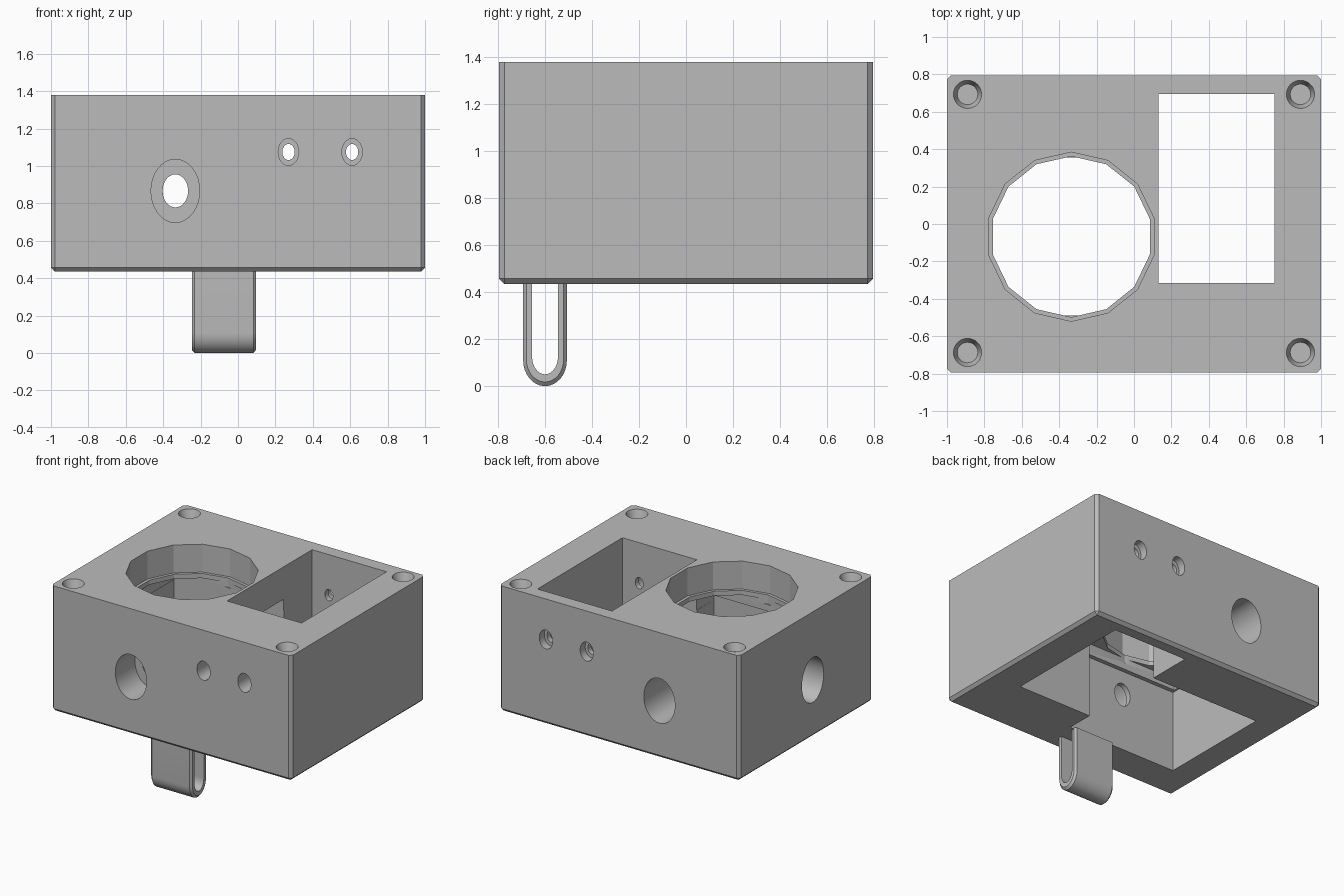
import bpy, bmesh, math
from mathutils import Matrix, Vector

old = bpy.data.objects.get("Cube")
if old:
    bpy.data.objects.remove(old, do_unlink=True)

grey = bpy.data.materials.new("plain grey")
grey.use_nodes = True
GREY = (0.5, 0.5, 0.5, 1)
grey.diffuse_color = GREY
grey.node_tree.nodes["Principled BSDF"].inputs["Base Color"].default_value = GREY

BOTTOM, TOP = 0.435, 1.38
LIP = 0.04


def make(name, bm):
    bmesh.ops.recalc_face_normals(bm, faces=bm.faces)
    mesh = bpy.data.meshes.new(name)
    bm.to_mesh(mesh)
    bm.free()
    mesh.materials.append(grey)
    obj = bpy.data.objects.new(name, mesh)
    bpy.context.collection.objects.link(obj)
    return obj


def box_mesh(x, y, z):
    bm = bmesh.new()
    bmesh.ops.create_cube(bm, size=1)
    for v in bm.verts:
        v.co = [r[0] if c < 0 else r[1] for r, c in zip((x, y, z), v.co)]
    return bm


def cone_mesh(start, end, r1, r2, sides, stretch=1.0):
    """Tube from start to end; stretch scales the section along z for level tubes."""
    a, b = Vector(start), Vector(end)
    bm = bmesh.new()
    bmesh.ops.create_cone(bm, cap_ends=True, segments=sides, radius1=r1,
                          radius2=r2, depth=(b - a).length)
    turn = Vector((0, 0, 1)).rotation_difference(b - a).to_matrix().to_4x4()
    bm.transform(Matrix.Translation((a + b) / 2)
                 @ Matrix.Diagonal((1, 1, stretch, 1)) @ turn)
    return bm


def carve(target, bm):
    cutter = make("cutter", bm)
    cutter.hide_render = True
    mod = target.modifiers.new("cut", 'BOOLEAN')
    mod.operation, mod.solver, mod.object = 'DIFFERENCE', 'EXACT', cutter
    bpy.context.view_layer.objects.active = target
    bpy.ops.object.modifier_apply(modifier=mod.name)
    bpy.data.objects.remove(cutter, do_unlink=True)


# Housing block, chamfered everywhere except around the top
bm = box_mesh((-1, 1), (-0.795, 0.795), (BOTTOM, TOP))
edges = [e for e in bm.edges if min(v.co.z for v in e.verts) < TOP - 0.1]
bmesh.ops.bevel(bm, geom=edges, offset=0.022, segments=1, affect='EDGES')
housing = make("housing", bm)

# Rectangular shaft right through
carve(housing, box_mesh((0.13, 0.75), (-0.315, 0.695), (0, 2)))

# Stepped chamber from below, joined to the shaft
carve(housing, box_mesh((-0.785, 0.131), (-0.522, 0.36), (0, 1.05)))
carve(housing, box_mesh((-0.77, 0.132), (-0.49, 0.355), (1, 1.135)))

# Round well with a thin ledge
MID = (-0.335, -0.068)
carve(housing, cone_mesh((*MID, 1.17), (*MID, 1.6), 0.452, 0.452, 14))
carve(housing, cone_mesh((*MID, 1.1), (*MID, 1.25), 0.43, 0.43, 14))

# Counterbored oval holes through front and back walls
for x, z, wide, narrow, front, back in (
        (-0.335, 0.867, 0.13, 0.068, -0.522, 0.36),
        (0.27, 1.075, 0.055, 0.033, -0.315, 0.695),
        (0.61, 1.075, 0.055, 0.033, -0.315, 0.695)):
    for wall, side in ((front, -1), (back, 1)):
        step = wall + side * LIP
        carve(housing, cone_mesh((x, step, z), (x, side, z), wide, wide, 32, 1.3))
        carve(housing, cone_mesh((x, wall - side * 0.1, z), (x, step + side * 0.02, z),
                                 narrow, narrow, 32, 1.3))

# Matching hole in the right wall
carve(housing, cone_mesh((-0.82, -0.08, 0.867), (-1.2, -0.08, 0.867), 0.13, 0.13, 32, 1.3))
carve(housing, cone_mesh((-0.7, -0.08, 0.867), (-0.84, -0.08, 0.867), 0.068, 0.068, 32, 1.3))

# Tapered screw recesses in the top corners
for x in (-0.89, 0.89):
    for y in (-0.687, 0.693):
        carve(housing, cone_mesh((x, y, TOP - 0.06), (x, y, TOP + 0.02), 0.055, 0.082, 32))


# Strap loop hanging under the front wall
def u_path(half, low, height):
    arc = [(-0.6 - half * math.cos(t), low + height * (1 - math.sin(t)))
           for t in (math.pi * i / 16 for i in range(17))]
    return [(arc[0][0], BOTTOM + 0.01)] + arc + [(arc[-1][0], BOTTOM + 0.01)]


bm = bmesh.new()
outer, inner = u_path(0.093, 0, 0.11), u_path(0.055, 0.05, 0.075)
# Rounded section: each ring walks around the strap
EASE = 0.015
rings = []
for (oy, oz), (iy, iz) in zip(outer, inner):
    o, i = Vector((0, oy, oz)), Vector((0, iy, iz))
    section = [(0.097, i), (0.097, o.lerp(i, 0.35)), (0.097 - EASE, o),
               (EASE - 0.247, o), (-0.247, o.lerp(i, 0.35)), (-0.247, i)]
    rings.append([bm.verts.new((x, p.y, p.z)) for x, p in section])
for a, b in zip(rings, rings[1:]):
    for k in range(len(a)):
        n = (k + 1) % len(a)
        bm.faces.new((a[k], a[n], b[n], b[k]))
for cap in (rings[0], rings[-1]):
    bm.faces.new(cap)
strap = make("strap_loop", bm)

for obj in (housing, strap):
    bpy.ops.object.select_all(action='DESELECT')
    obj.select_set(True)
    bpy.context.view_layer.objects.active = obj
    bpy.ops.object.shade_smooth_by_angle(angle=math.radians(22))
